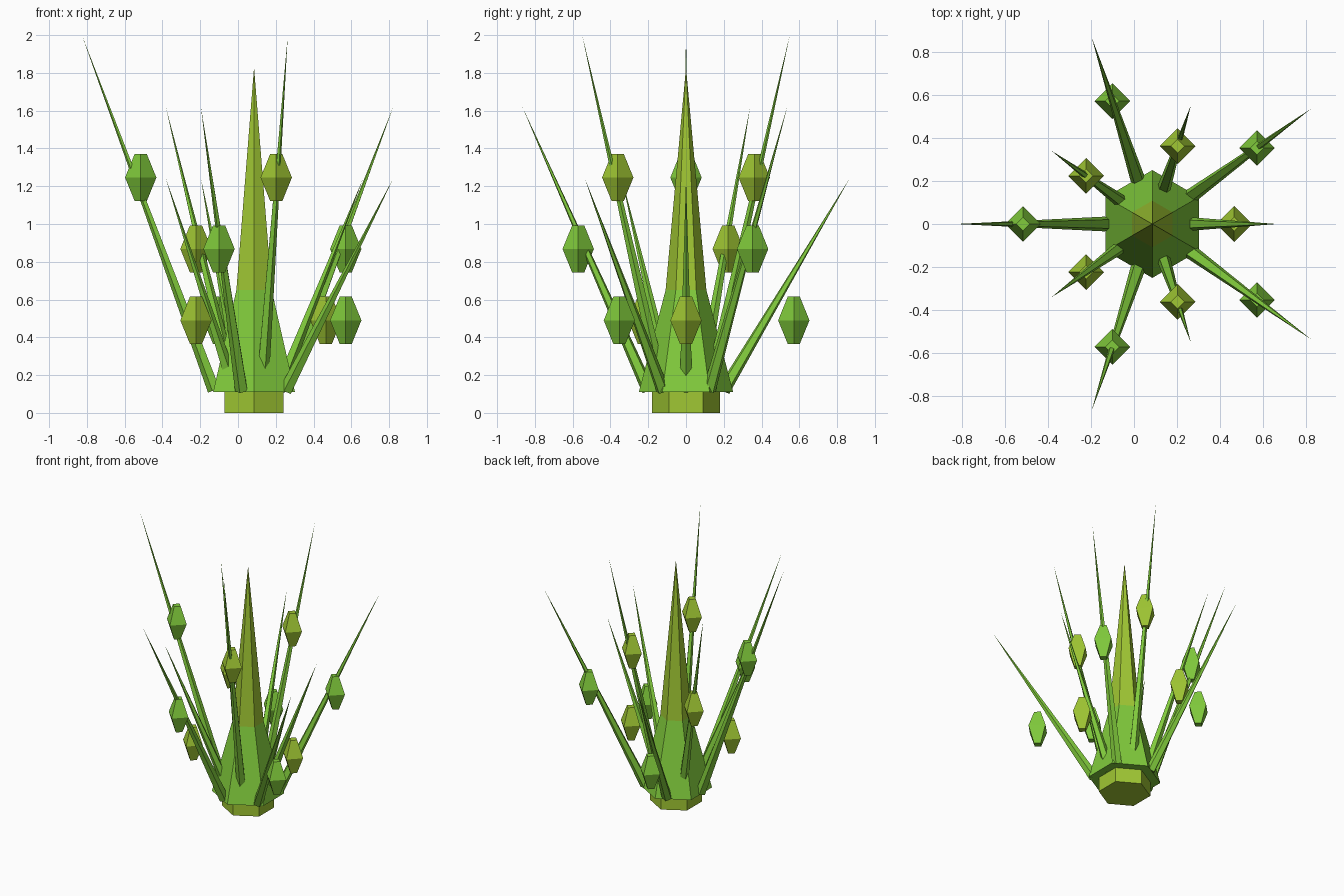
import bpy, bmesh
from math import sin, cos, pi, radians
from mathutils import Vector, Matrix

cube = bpy.data.objects.get("Cube")
if cube:
    bpy.data.objects.remove(cube, do_unlink=True)

AXIS_X = 0.085  # the trunk stands slightly off centre


def material(name, colour):
    m = bpy.data.materials.new(name)
    m.use_nodes = True
    m.diffuse_color = colour
    m.node_tree.nodes["Principled BSDF"].inputs["Base Color"].default_value = colour
    return m


green = material("leaf_green", (0.22, 0.60, 0.045, 1))
olive = material("olive_yellow", (0.35, 0.57, 0.033, 1))


def lathe(name, mat, sides, profile, start, matrix):
    """Flat-faced closed solid from (radius, height) rings; radius 0 is a tip."""
    bm = bmesh.new()
    rings = []
    for r, z in profile:
        count = sides if r > 0 else 1
        rings.append([bm.verts.new((r * cos(start + 2 * pi * k / sides),
                                    r * sin(start + 2 * pi * k / sides), z))
                      for k in range(count)])
    for low, high in zip(rings, rings[1:]):
        for k in range(sides):
            j = (k + 1) % sides
            if len(high) == 1:
                bm.faces.new((low[k], low[j], high[0]))
            else:
                bm.faces.new((low[k], low[j], high[j], high[k]))
    for ring in (rings[0], rings[-1]):
        if len(ring) > 2:
            bm.faces.new(ring)
    bmesh.ops.recalc_face_normals(bm, faces=bm.faces)
    mesh = bpy.data.meshes.new(name)
    bm.to_mesh(mesh)
    bm.free()
    mesh.materials.append(mat)
    obj = bpy.data.objects.new(name, mesh)
    obj.matrix_world = matrix
    bpy.context.collection.objects.link(obj)
    return obj


# Trunk: short root, flared body and long pointed crown
centre = Matrix.Translation((AXIS_X, 0, 0))
lathe("root_base", olive, 6, [(0.18, 0), (0.18, 0.11)], pi / 2, centre)
lathe("trunk", green, 6, [(0.25, 0.11), (0.108, 0.65)], pi / 2, centre)
lathe("crown_spike", olive, 6, [(0.108, 0.65), (0, 1.83)], pi / 2, centre)

# Ten leaning thorns, alternating wide and narrow, in three heights
for i in range(10):
    angle = radians(36 * i)
    wide = i % 2 == 1
    out = Vector((cos(angle), sin(angle), 0))
    origin = Vector((AXIS_X, 0, 0))
    tip_r, root_r, pod_r = (0.91, 0.21, 0.60) if wide else (0.577, 0.13, 0.38)
    tip_z = 1.24 + 0.378 * (i % 3)
    root = origin + out * root_r + Vector((0, 0, 0.12))
    tip = origin + out * tip_r + Vector((0, 0, tip_z))

    # Local x points outward so that one ridge faces away from the trunk
    up = (tip - root).normalized()
    side = up.cross(out).normalized()
    outward = side.cross(up)
    turn = Matrix((outward, side, up)).transposed().to_4x4()
    lathe(f"thorn_{i + 1}", green, 5, [(0.036, 0), (0, (tip - root).length)],
          0, Matrix.Translation(root) @ turn)

    # Four-sided pod hanging on the thorn
    pod = origin + out * pod_r + Vector((0, 0, tip_z - 0.75))
    lathe(f"pod_{i + 1}", green if wide else olive, 4,
          [(0.032, -0.125), (0.083, 0), (0.032, 0.125)], 0, Matrix.Translation(pod))
